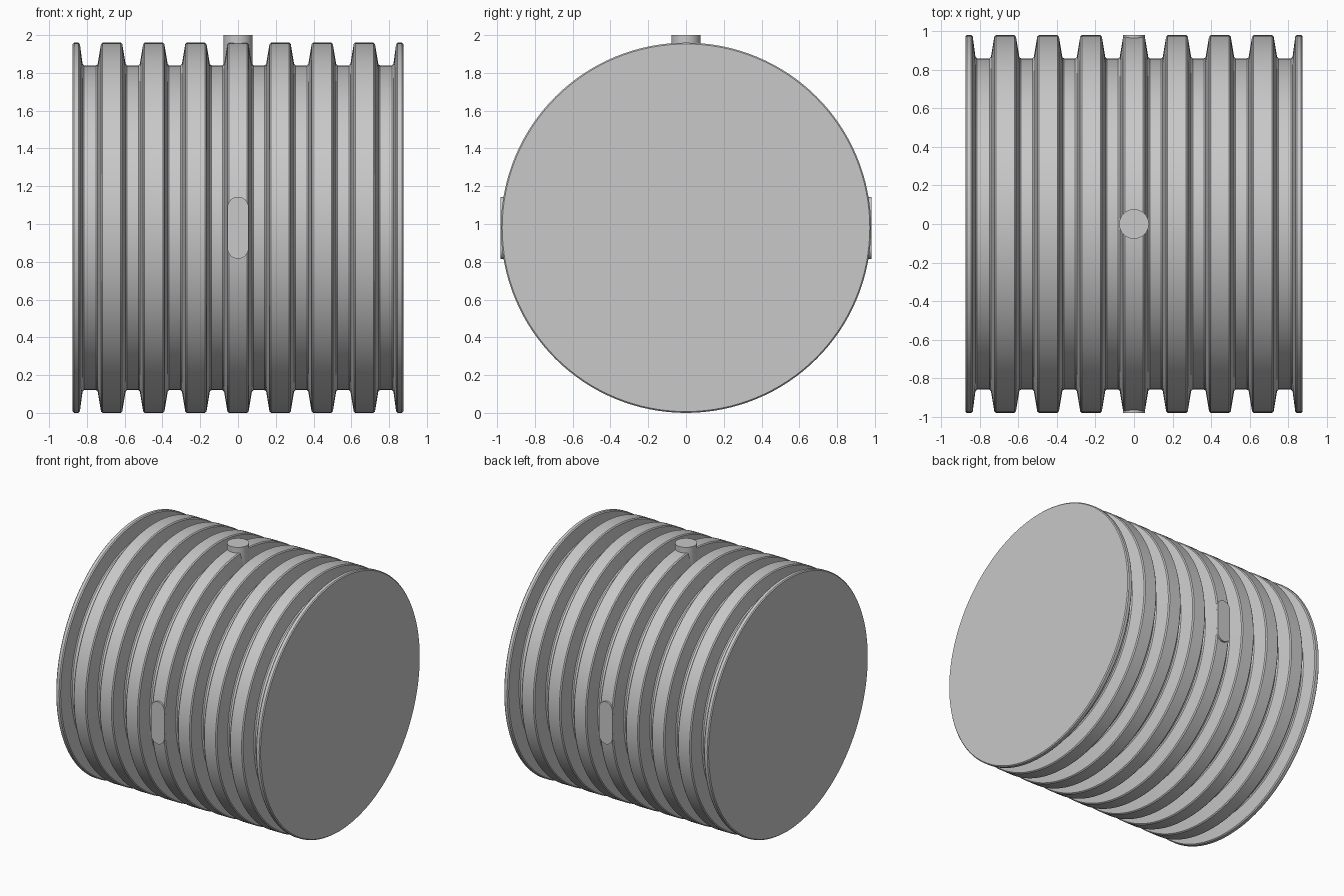
import bpy, bmesh, math
from mathutils import Vector, Matrix

cube = bpy.data.objects.get("Cube")
if cube:
    bpy.data.objects.remove(cube, do_unlink=True)

OUTER, CORE, HALF, MID_Z = 0.98, 0.86, 0.875, 0.98
PITCH, RIB_TOP, RIB_BASE = 0.223, 0.055, 0.075

grey = bpy.data.materials.new("plain grey")
grey.use_nodes = True
colour = (0.58, 0.58, 0.58, 1)
grey.diffuse_color = colour
grey.node_tree.nodes["Principled BSDF"].inputs["Base Color"].default_value = colour


def finish(name, bm):
    bmesh.ops.remove_doubles(bm, verts=bm.verts, dist=0.0001)
    bmesh.ops.recalc_face_normals(bm, faces=bm.faces)
    mesh = bpy.data.meshes.new(name)
    bm.to_mesh(mesh)
    bm.free()
    mesh.materials.append(grey)
    obj = bpy.data.objects.new(name, mesh)
    bpy.context.collection.objects.link(obj)
    bpy.ops.object.select_all(action='DESELECT')
    obj.select_set(True)
    bpy.context.view_layer.objects.active = obj
    bpy.ops.object.shade_smooth_by_angle(angle=math.radians(30))
    return obj


def chamfer(points, size):
    """Cut every inner corner of an open profile."""
    out = [points[0]]
    for a, b, c in zip(points, points[1:], points[2:]):
        out += [b + (a - b).normalized() * size, b + (c - b).normalized() * size]
    return out + [points[-1]]


def prism(name, outline, matrix, depth):
    """Extrude a flat outline along its local z."""
    bm = bmesh.new()
    face = bm.faces.new([bm.verts.new((x, y, 0)) for x, y in outline])
    top = bmesh.ops.extrude_face_region(bm, geom=[face])["geom"]
    bmesh.ops.translate(bm, vec=(0, 0, depth),
                        verts=[v for v in top if isinstance(v, bmesh.types.BMVert)])
    bm.transform(matrix)
    return finish(name, bm)


# Ribbed drum: profile of (x, radius) spun about the x axis
profile = [(-HALF, 0), (-HALF, OUTER), (-0.838, OUTER), (-0.822, CORE)]
for i in range(-3, 4):
    x = i * PITCH
    profile += [(x - RIB_BASE, CORE), (x - RIB_TOP, OUTER),
                (x + RIB_TOP, OUTER), (x + RIB_BASE, CORE)]
profile += [(0.822, CORE), (0.838, OUTER), (HALF, OUTER), (HALF, 0)]
profile = chamfer([Vector((x, 0, r)) for x, r in profile], 0.007)

bm = bmesh.new()
verts = [bm.verts.new(p) for p in profile]
edges = [bm.edges.new(pair) for pair in zip(verts, verts[1:])]
bmesh.ops.spin(bm, geom=verts + edges, cent=(0, 0, 0), axis=(1, 0, 0),
               angle=math.tau, steps=128, use_merge=True)
bmesh.ops.translate(bm, verts=bm.verts, vec=(0, 0, MID_Z))
finish("ribbed_drum", bm)

# Round stub on top of the middle rib
circle = [(0.077 * math.cos(math.tau * i / 48), 0.077 * math.sin(math.tau * i / 48))
          for i in range(48)]
prism("top_stub", circle, Matrix.Translation((0, 0, 1.8)), 0.2)

# Flat slot-shaped pads on the front and back of the middle rib
slot = []
for i in range(34):
    a = math.pi * (i % 17) / 16 + (math.pi if i > 16 else 0)
    slot.append((0.056 * math.cos(a),
                 0.056 * math.sin(a) + (-0.108 if i > 16 else 0.108)))
for name, turn in (("front_pad", 1), ("back_pad", -1)):
    place = (Matrix.Translation((0, -turn * 0.88, MID_Z))
             @ Matrix.Rotation(turn * math.pi / 2, 4, 'X'))
    prism(name, slot, place, 0.101)
